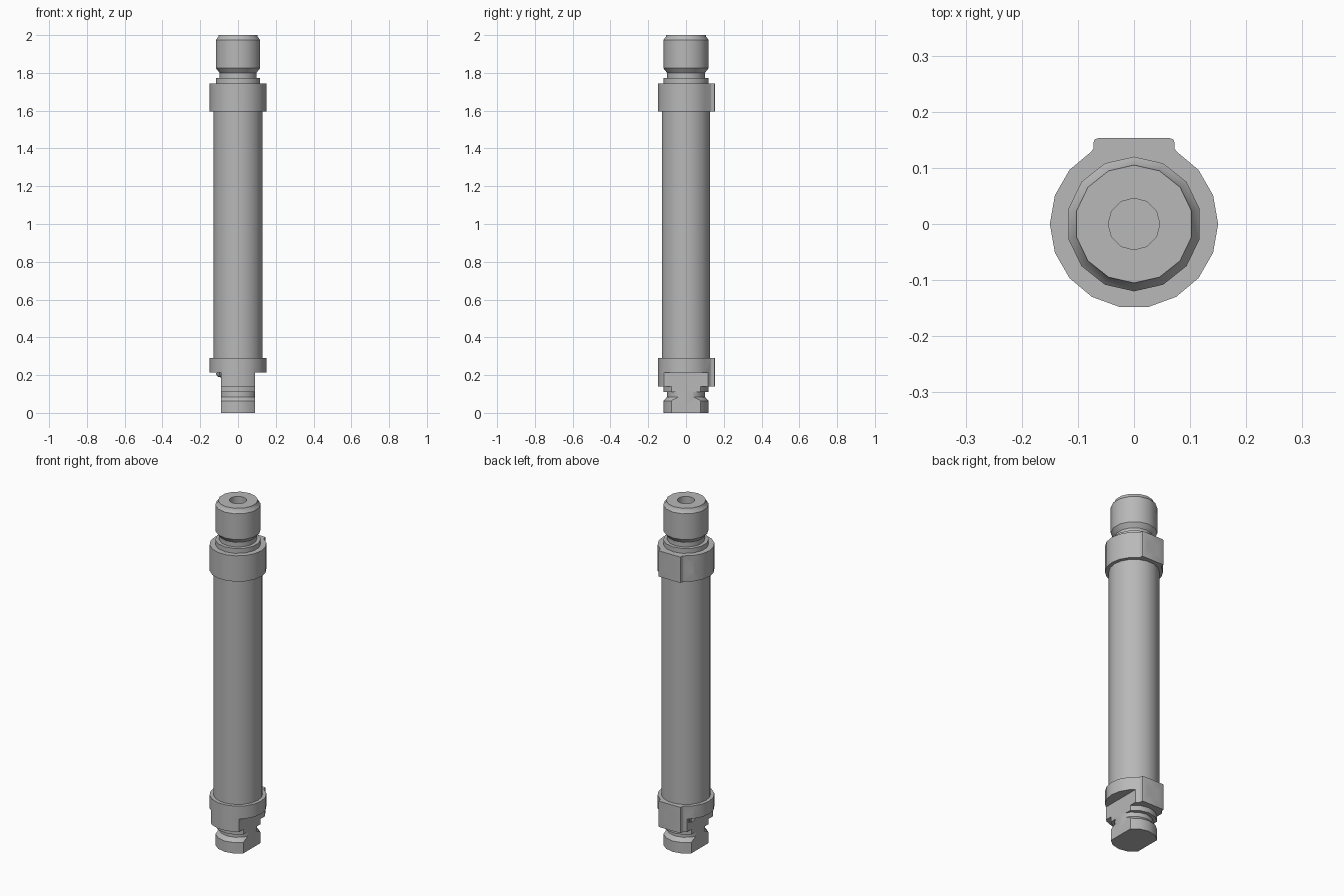
import bpy, bmesh, math
from mathutils import Matrix, Vector

if "Cube" in bpy.data.objects:
    bpy.data.objects.remove(bpy.data.objects["Cube"], do_unlink=True)

GREY = (0.48, 0.48, 0.48, 1)
metal = bpy.data.materials.new("plain_grey_metal")
metal.use_nodes = True
metal.diffuse_color = GREY
metal.node_tree.nodes["Principled BSDF"].inputs["Base Color"].default_value = GREY


def finish(bm, name):
    bmesh.ops.recalc_face_normals(bm, faces=bm.faces)
    mesh = bpy.data.meshes.new(name)
    bm.to_mesh(mesh)
    bm.free()
    mesh.materials.append(metal)
    obj = bpy.data.objects.new(name, mesh)
    bpy.context.collection.objects.link(obj)
    return obj


def lathe(name, profile, sides, turn=math.pi / 2):
    """Closed turned solid from (radius, z) pairs."""
    bm = bmesh.new()
    rings = []
    for r, z in profile:
        angles = [turn + math.tau * i / sides for i in range(sides)]
        rings.append([bm.verts.new((r * math.cos(a), r * math.sin(a), z)) for a in angles])
    for low, high in zip(rings, rings[1:]):
        for i in range(sides):
            j = (i + 1) % sides
            bm.faces.new((low[i], low[j], high[j], high[i]))
    bm.faces.new(rings[0])
    bm.faces.new(rings[-1])
    return finish(bm, name)


def rod(name, radius, start, direction, length, sides=16):
    """Cylinder running from start along direction."""
    direction = Vector(direction).normalized()
    bm = bmesh.new()
    bmesh.ops.create_cone(bm, cap_ends=True, segments=sides, radius1=radius,
                          radius2=radius, depth=length)
    turn = direction.to_track_quat('Z', 'Y').to_matrix().to_4x4()
    bm.transform(Matrix.Translation(Vector(start) + direction * length / 2) @ turn)
    return finish(bm, name)


def box(name, centre, size, spin=0):
    bm = bmesh.new()
    bmesh.ops.create_cube(bm, size=1)
    bm.transform(Matrix.Translation(centre) @ Matrix.Rotation(spin, 4, 'Z')
                 @ Matrix.Diagonal((*size, 1)))
    return finish(bm, name)


def cut(obj, *cutters):
    for cutter in cutters:
        cutter.hide_render = True
        mod = obj.modifiers.new("cut", 'BOOLEAN')
        mod.operation = 'DIFFERENCE'
        mod.solver = 'EXACT'
        mod.object = cutter
        bpy.context.view_layer.objects.active = obj
        bpy.ops.object.modifier_apply(modifier=mod.name)
        bpy.data.objects.remove(cutter, do_unlink=True)


def end_cap(name, bottom, top):
    """Round cap with a flat port pad at the back, port hole and screw recess."""
    radius = 0.15
    outline = [(radius * math.cos(math.radians(a)), radius * math.sin(math.radians(a)))
               for a in range(120, 421, 20)]
    pad = [(0.072, 0.135), (0.072, 0.145), (0.07, 0.151), (0.064, 0.153)]
    outline += pad + [(-x, y) for x, y in reversed(pad)]
    bm = bmesh.new()
    face = bm.faces.new([bm.verts.new((x, y, bottom)) for x, y in outline])
    side = bmesh.ops.extrude_face_region(bm, geom=[face])["geom"]
    bmesh.ops.translate(bm, vec=(0, 0, top - bottom),
                        verts=[v for v in side if isinstance(v, bmesh.types.BMVert)])
    cap = finish(bm, name)

    mid = (bottom + top) / 2
    out = Vector((-1, 1, 0)).normalized()
    level = Vector((0, 0, mid))
    cut(cap, rod("port_cutter", 0.035, (0, 0.08, mid), (0, 1, 0), 0.1),
        rod("recess_cutter", 0.032, level + out * 0.115, out, 0.06))

    # Adjusting screw with a cross slot
    screw = rod(name + "_screw", 0.027, level + out * 0.112, out, 0.026)
    spin = math.radians(135)
    cut(screw, box("slot_cutter", level + out * 0.138, (0.016, 0.07, 0.009), spin),
        box("slot_cutter", level + out * 0.138, (0.016, 0.009, 0.07), spin))
    return cap, screw


# Barrel
barrel = lathe("barrel", [(0.13, 0.285), (0.13, 1.6)], 18, 0)

# End caps
upper_cap, upper_screw = end_cap("upper_cap", 1.595, 1.745)
lower_cap, lower_screw = end_cap("lower_cap", 0.14, 0.29)

# Grooved necks at both ends
groove = [(0.12, 0.063), (0.1, 0.085), (0.1, 0.11), (0.12, 0.11), (0.12, 0.14)]
mount = lathe("mounting_tongue", [(0.12, 0)] + groove, 14)
neck = lathe("threaded_neck",
             [(0.12, 1.745), (0.12, 1.773), (0.1, 1.773), (0.1, 1.8), (0.12, 1.825),
              (0.12, 1.975), (0.107, 1.99), (0.105, 2.0)], 14)
cut(neck, rod("bore_cutter", 0.046, (0, 0, 1.88), (0, 0, 1), 0.2, 12))

# Flat cheeks and cross pin hole of the tongue
for part in (mount, lower_cap):
    for s in (-1, 1):
        cut(part, box("cheek_cutter", (s * 0.19, 0, 0.0575), (0.2, 0.5, 0.315)))
cut(mount, rod("pin_cutter", 0.048, (-0.2, 0, 0.079), (1, 0, 0), 0.4, 20))

# Smooth turned surfaces, sharp edges kept
bpy.ops.object.select_all(action='DESELECT')
parts = [barrel, upper_cap, upper_screw, lower_cap, lower_screw, mount, neck]
for part in parts:
    part.select_set(True)
bpy.context.view_layer.objects.active = barrel
bpy.ops.object.shade_smooth_by_angle(angle=math.radians(32))
